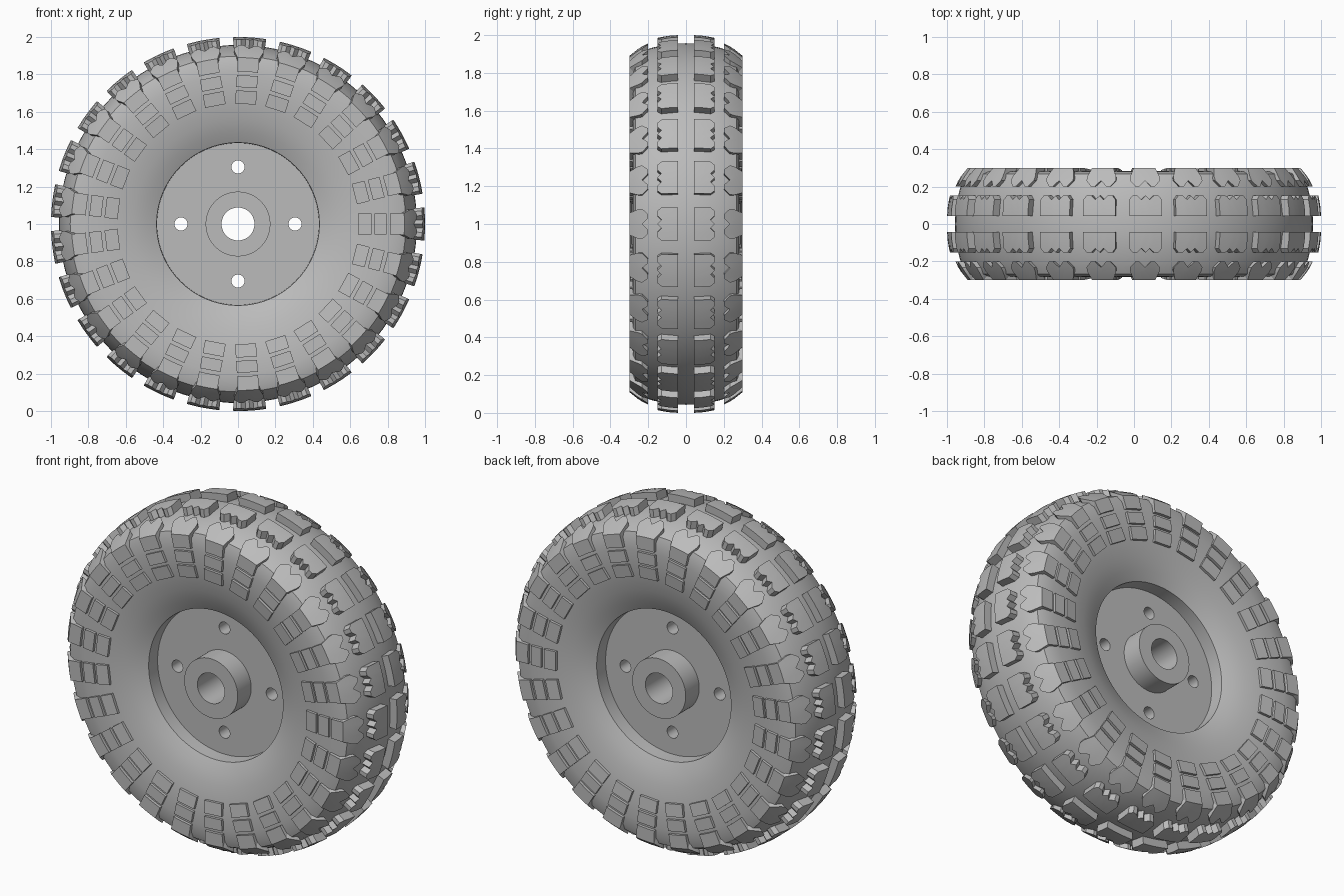
import bpy, bmesh
from math import sin, cos, pi, radians

cube = bpy.data.objects.get("Cube")
if cube:
    bpy.data.objects.remove(cube)

COUNT = 25      # tread blocks around the tyre
AXLE = 1.0      # height of the wheel axis

grey = bpy.data.materials.new("mid_grey")
grey.use_nodes = True
colour = (0.5, 0.5, 0.5, 1)
grey.diffuse_color = colour
grey.node_tree.nodes["Principled BSDF"].inputs["Base Color"].default_value = colour


def finish(name, bm, angle=30):
    bmesh.ops.recalc_face_normals(bm, faces=bm.faces)
    mesh = bpy.data.meshes.new(name)
    bm.to_mesh(mesh)
    bm.free()
    mesh.materials.append(grey)
    obj = bpy.data.objects.new(name, mesh)
    bpy.context.collection.objects.link(obj)
    smooth(obj, angle)
    return obj


def smooth(obj, angle=30):
    bpy.ops.object.select_all(action="DESELECT")
    obj.select_set(True)
    bpy.context.view_layer.objects.active = obj
    bpy.ops.object.shade_smooth_by_angle(angle=radians(angle))


def polar(a, y, r):
    return (r * cos(a), y, AXLE + r * sin(a))


def lathe(name, half, steps=120):
    """Revolve a (y, r) half profile, mirrored in y, around the axle."""
    profile = half + [(-y, r) for y, r in reversed(half) if y > 0]
    bm = bmesh.new()
    rings = [[bm.verts.new(polar(2 * pi * i / steps, y, r)) for y, r in profile]
             for i in range(steps)]
    n = len(profile)
    for i in range(steps):
        a, b = rings[i], rings[(i + 1) % steps]
        for j in range(n):
            k = (j + 1) % n
            bm.faces.new((a[j], a[k], b[k], b[j]))
    return finish(name, bm)


def add_block(bm, rows, angle, side):
    """Rows of (u, y, r, sink_y, sink_r): a raised grid with walls sunk into the tyre."""
    top = [[bm.verts.new(polar(angle + u / r, side * y, r)) for u, y, r, _, _ in row]
           for row in rows]
    low = [[bm.verts.new(polar(angle + u / r, side * (y - sy), r - sr))
            for u, y, r, sy, sr in row] for row in rows]
    m, n = len(rows), len(rows[0])
    for i in range(m - 1):
        for j in range(n - 1):
            for g in (top, low):
                bm.faces.new((g[i][j], g[i][j + 1], g[i + 1][j + 1], g[i + 1][j]))
    rim = ([(0, j) for j in range(n)] + [(i, n - 1) for i in range(1, m)]
           + [(m - 1, j) for j in range(n - 2, -1, -1)] + [(i, 0) for i in range(m - 2, 0, -1)])
    for (a, b), (c, d) in zip(rim, rim[1:] + rim[:1]):
        bm.faces.new((top[a][b], top[c][d], low[c][d], low[a][b]))


def ring_of_blocks(name, *shapes):
    bm = bmesh.new()
    for k in range(COUNT):
        for side in (1, -1):
            for rows in shapes:
                add_block(bm, rows, 2 * pi * k / COUNT, side)
    return finish(name, bm, 20)


# Tyre body with a crowned tread and dished sidewalls
lathe("tyre_body", [(0, 0.957), (0.06, 0.955), (0.12, 0.947), (0.18, 0.933), (0.23, 0.916),
                    (0.268, 0.897), (0.28, 0.86), (0.284, 0.80), (0.282, 0.72),
                    (0.272, 0.64), (0.255, 0.56), (0.232, 0.49), (0.205, 0.435), (0, 0.43)])

# Wheel disc with a raised hub and open bore
disc = lathe("wheel_disc", [(0, 0.434), (0.125, 0.434), (0.125, 0.173), (0.25, 0.173),
                            (0.25, 0.088), (0, 0.088)], 96)

# Bolt holes through the disc
bm = bmesh.new()
for k in range(4):
    ends = [[bm.verts.new((0.305 * cos(k * pi / 2) + 0.035 * cos(t * pi / 16), y,
                           AXLE + 0.305 * sin(k * pi / 2) + 0.035 * sin(t * pi / 16)))
             for t in range(32)] for y in (-0.2, 0.2)]
    for e in ends:
        bm.faces.new(e)
    for t in range(32):
        s = (t + 1) % 32
        bm.faces.new((ends[0][t], ends[0][s], ends[1][s], ends[1][t]))
cutter = finish("bolt_hole_cutter", bm)
cutter.hide_render = True
bpy.context.view_layer.objects.active = disc
cut = disc.modifiers.new("bolt_holes", "BOOLEAN")
cut.operation, cut.solver, cut.object = "DIFFERENCE", "EXACT", cutter
bpy.ops.object.modifier_apply(modifier="bolt_holes")
bpy.data.objects.remove(cutter)
smooth(disc)


# Centre tread blocks: straight inner edge, toothed outer edge
def crown(y):
    return 1.0 - 0.75 * max(y - 0.04, 0) ** 1.8


us = [-0.088, -0.07, -0.045, -0.022, 0, 0.022, 0.045, 0.07, 0.088]
teeth = [0.13, 0.152, 0.152, 0.13, 0.152, 0.13, 0.152, 0.152, 0.13]
centre = [[(u, 0.042 + (t - 0.042) * f, crown(0.042 + (t - 0.042) * f), 0, 0.07)
           for u, t in zip(us, teeth)] for f in (0, 0.5, 1)]
ring_of_blocks("tread_blocks", centre)

# Shoulder blocks: notched towards the tread, wrapping onto the sidewall
tips = [(-1, 0.232), (-0.65, 0.2), (-0.4, 0.2), (0, 0.232), (0.4, 0.2), (0.65, 0.2), (1, 0.232)]


def shoulder_r(y):
    return 0.957 - 0.45 * (y - 0.2) - 2.2 * (y - 0.2) ** 2


shoulder = [[(0.08 * f, y, shoulder_r(y), 0, 0.07) for f, y in tips],
            [(0.078 * f, 0.255, shoulder_r(0.255), 0.02, 0.06) for f, _ in tips],
            [(0.058 * f, 0.3, 0.89, 0.04, 0.04) for f, _ in tips],
            [(0.056 * f, 0.3, 0.815, 0.04, 0) for f, _ in tips]]
ring_of_blocks("shoulder_blocks", shoulder)

# Two rows of small pads below each shoulder block
pads = [[[(s * w, y, r, 0.04, 0) for s in (-1, 1)] for y, r in ((y0, r0), (y1, r1))]
        for w, y0, r0, y1, r1 in ((0.056, 0.299, 0.797, 0.298, 0.733),
                                  (0.056, 0.297, 0.715, 0.288, 0.645))]
ring_of_blocks("sidewall_pads", *pads)
